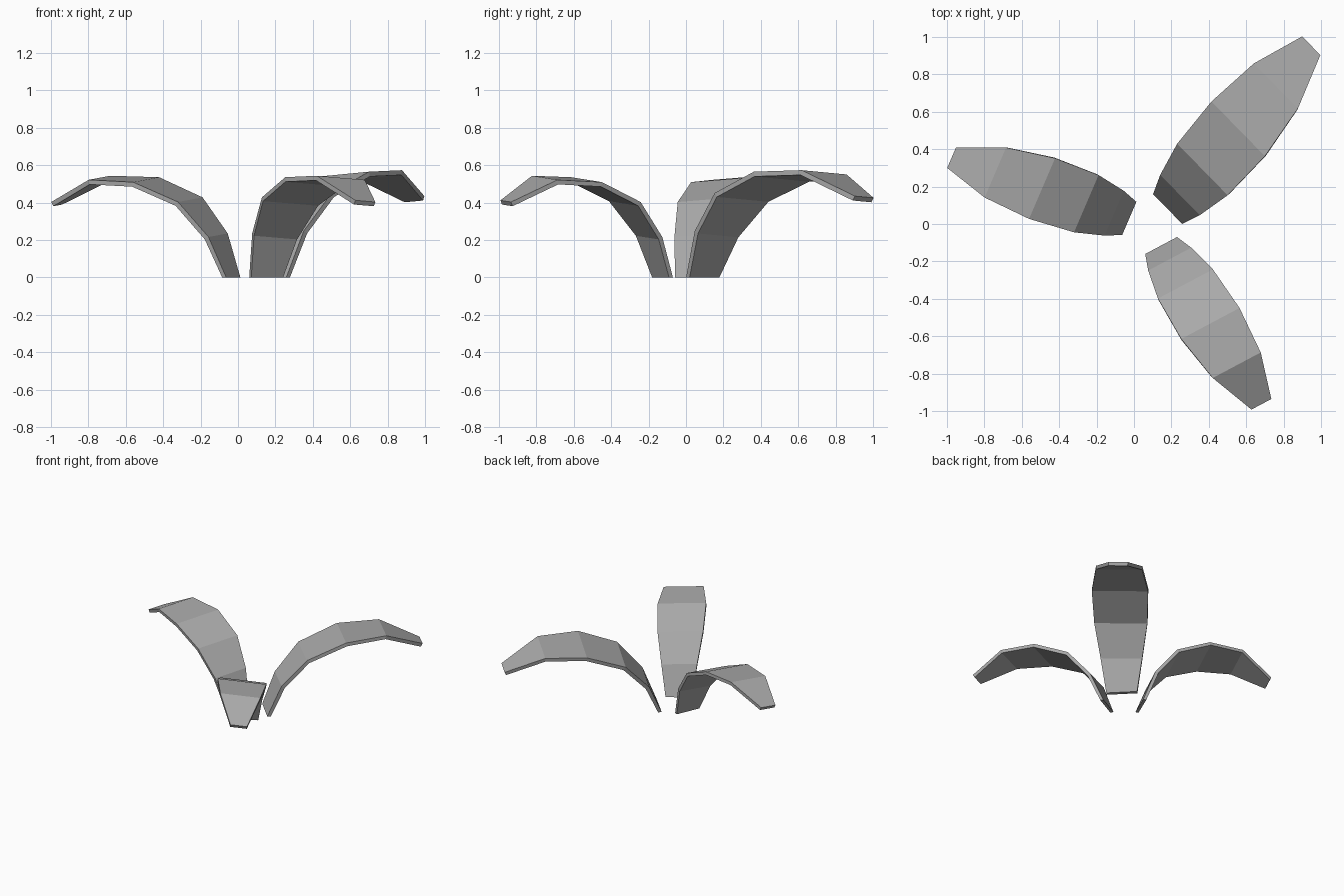
import bpy
import bmesh
from mathutils import Vector, Matrix

cube = bpy.data.objects.get("Cube")
if cube:
    bpy.data.objects.remove(cube, do_unlink=True)

grey = bpy.data.materials.new("leaf grey")
grey.use_nodes = True
colour = (0.4, 0.4, 0.4, 1)
grey.diffuse_color = colour
grey.node_tree.nodes["Principled BSDF"].inputs["Base Color"].default_value = colour

# Arching leaf profile: distance outward, height, half width
PROFILE = [(0, 0, 0.096), (0.086, 0.226, 0.13), (0.243, 0.416, 0.166),
           (0.493, 0.523, 0.176), (0.757, 0.533, 0.145), (1.004, 0.408, 0.06)]
THICKNESS = 0.025
TILT = 0.075


def leaf_section(i):
    """Four corners of the leaf slab at one station, in local space."""
    u, z, w = PROFILE[i]
    before, after = PROFILE[max(i - 1, 0)], PROFILE[min(i + 1, len(PROFILE) - 1)]
    along = Vector((after[0] - before[0], after[1] - before[1])).normalized()
    down = Vector((along.y, -along.x)) * THICKNESS
    corners = []
    for side, under in ((-1, 0), (1, 0), (1, 1), (-1, 1)):
        v = side * w
        p = Vector((u - TILT * v, -v, z + TILT * v))
        p += Vector((down.x, -TILT * THICKNESS, down.y)) * under
        if i == 0:
            p.z = 0
        corners.append(p)
    return corners


def make_leaf(name, base, tip, width_scale, height_scale):
    base = Vector((*base, 0))
    outward = (Vector((*tip, 0)) - base).normalized()
    left = Vector((-outward.y, outward.x, 0))
    turn = Matrix((outward, left, (0, 0, 1))).transposed()
    scale = Matrix.Diagonal((width_scale, width_scale, height_scale))

    bm = bmesh.new()
    rings = [[bm.verts.new(base + turn @ (scale @ p)) for p in leaf_section(i)]
             for i in range(len(PROFILE))]
    for a, b in zip(rings, rings[1:]):
        for k in range(4):
            n = (k + 1) % 4
            bm.faces.new((a[k], a[n], b[n], b[k]))
    bm.faces.new(rings[0])
    bm.faces.new(rings[-1])
    bmesh.ops.recalc_face_normals(bm, faces=bm.faces[:])

    mesh = bpy.data.meshes.new(name)
    bm.to_mesh(mesh)
    bm.free()
    mesh.materials.append(grey)
    obj = bpy.data.objects.new(name, mesh)
    bpy.context.collection.objects.link(obj)
    return obj


# Two equal leaves and one larger one, spread around the centre
make_leaf("right_leaf", (-0.025, 0.03), (-0.975, 0.355), 1, 1)
make_leaf("front_leaf", (0.145, -0.115), (0.685, -0.97), 1, 1)
make_leaf("back_leaf", (0.18, 0.08), (0.945, 0.95), 1.158, 1.055)
